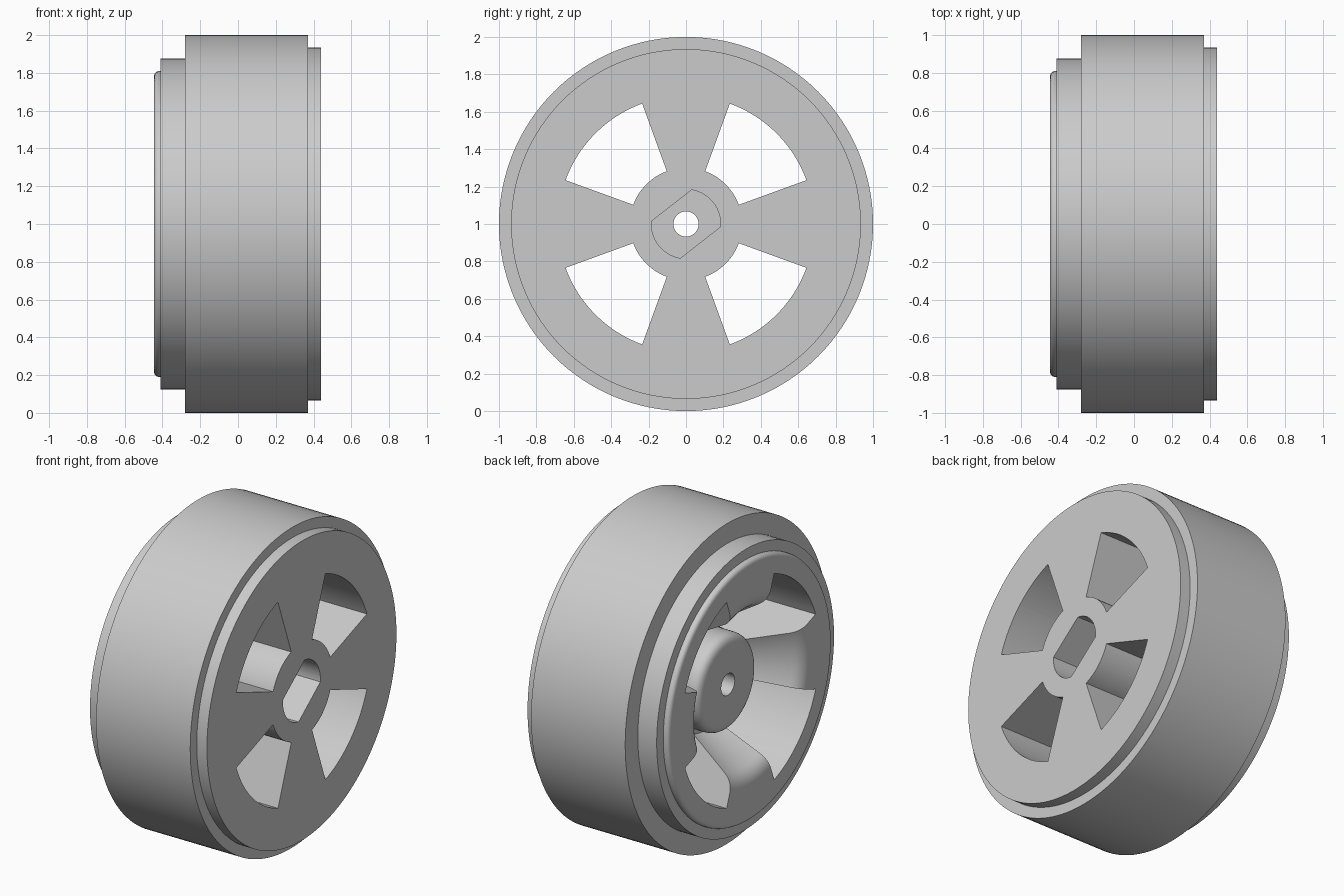
import bpy, bmesh, math
from mathutils import Vector, Matrix

cube = bpy.data.objects.get("Cube")
if cube:
    bpy.data.objects.remove(cube, do_unlink=True)

grey = bpy.data.materials.new("light_grey")
grey.use_nodes = True
colour = (0.6, 0.6, 0.6, 1)
grey.diffuse_color = colour
grey.node_tree.nodes["Principled BSDF"].inputs["Base Color"].default_value = colour


def add_object(name, bm):
    bmesh.ops.recalc_face_normals(bm, faces=bm.faces)
    mesh = bpy.data.meshes.new(name)
    bm.to_mesh(mesh)
    bm.free()
    mesh.materials.append(grey)
    obj = bpy.data.objects.new(name, mesh)
    bpy.context.collection.objects.link(obj)
    return obj


def round_profile(points, steps=7):
    """Round each (x, radius, fillet) corner of an open profile."""
    out = []
    for i, (x, r, f) in enumerate(points):
        p = Vector((x, r))
        if not f:
            out.append(p)
            continue
        a = p + (Vector(points[i - 1][:2]) - p).normalized() * f
        b = p + (Vector(points[i + 1][:2]) - p).normalized() * f
        for k in range(steps + 1):
            t = k / steps
            out.append(a * (1 - t) ** 2 + p * 2 * t * (1 - t) + b * t * t)
    return out


def arc(radius, start, end, steps=20):
    """Points in the (y, z) plane, angles in degrees."""
    angles = [math.radians(start + (end - start) * k / steps) for k in range(steps + 1)]
    return [(radius * math.cos(a), radius * math.sin(a)) for a in angles]


def cut(target, outline, x0, x1):
    """Cut a straight prism along the axle out of the target."""
    bm = bmesh.new()
    face = bm.faces.new([bm.verts.new((x0, y, z + 1)) for y, z in outline])
    side = bmesh.ops.extrude_face_region(bm, geom=[face])
    verts = [v for v in side["geom"] if isinstance(v, bmesh.types.BMVert)]
    bmesh.ops.translate(bm, verts=verts, vec=(x1 - x0, 0, 0))
    cutter = add_object("cutter", bm)
    cutter.hide_render = True
    mod = target.modifiers.new("cut", "BOOLEAN")
    mod.operation = "DIFFERENCE"
    mod.solver = "EXACT"
    mod.object = cutter
    bpy.ops.object.modifier_apply(modifier=mod.name)
    bpy.data.objects.remove(cutter, do_unlink=True)


# Wheel body: hub, dished spoke face, lip, stepped rim and flat rear face
profile = round_profile([
    (-0.29, 0, 0), (-0.29, 0.297, 0.065), (-0.13, 0.297, 0), (-0.13, 0.33, 0),
    (-0.445, 0.53, 0.07), (-0.445, 0.81, 0.032), (-0.41, 0.81, 0),
    (-0.41, 0.875, 0), (-0.28, 0.875, 0), (-0.28, 1, 0), (0.37, 1, 0),
    (0.37, 0.935, 0), (0.44, 0.935, 0), (0.44, 0, 0)])
bm = bmesh.new()
verts = [bm.verts.new((p.x, 0, p.y)) for p in profile]
edges = [bm.edges.new(pair) for pair in zip(verts, verts[1:])]
bmesh.ops.spin(bm, geom=verts + edges, cent=(0, 0, 0), axis=(1, 0, 0),
               angle=math.tau, steps=128)
bmesh.ops.remove_doubles(bm, verts=bm.verts, dist=0.0005)
bmesh.ops.transform(bm, matrix=Matrix.Translation((0, 0, 1)), verts=bm.verts)
wheel = add_object("wheel", bm)
bpy.context.view_layer.objects.active = wheel
wheel.select_set(True)

# Four openings between the spokes
for quarter in range(4):
    start = quarter * 90 + 20
    cut(wheel, arc(0.685, start, start + 50) + arc(0.3, start + 50, start), -0.6, 0.6)

# Axle bore, and the socket with two flats on the rear face
cut(wheel, arc(0.067, 0, 354, 59), -0.6, 0.6)
half = math.degrees(math.asin(0.125 / 0.185))
tilt = 38
cut(wheel, arc(0.185, tilt - half, tilt + half)
    + arc(0.185, tilt + 180 - half, tilt + 180 + half), -0.15, 0.6)

bpy.ops.object.shade_smooth_by_angle(angle=math.radians(30))
